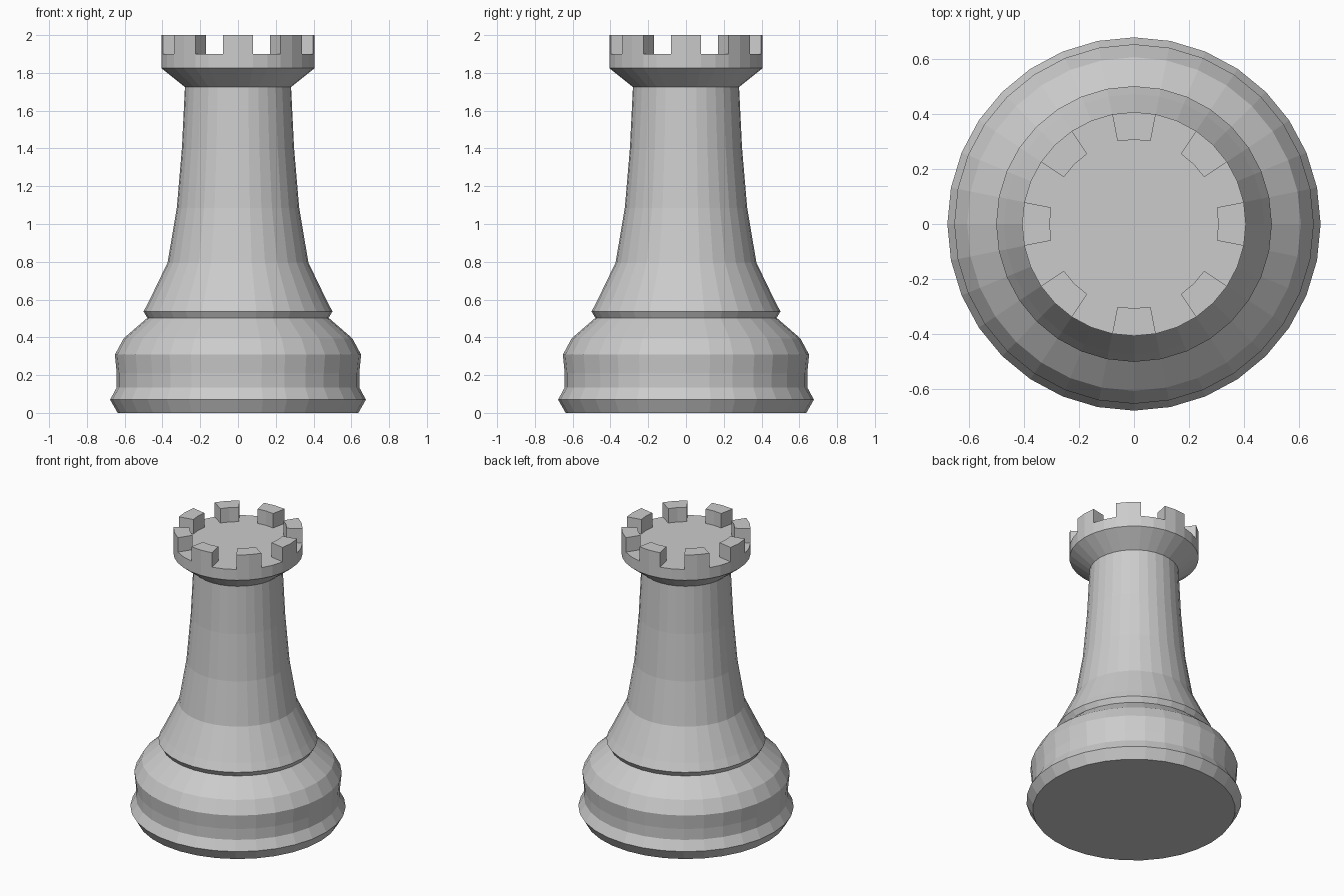
import bpy, bmesh
from math import cos, sin, tau

if "Cube" in bpy.data.objects:
    bpy.data.objects.remove(bpy.data.objects["Cube"])

SIDES = 32
FLOOR_Z, TOP_Z = 1.90, 2.0

# Half-profile (radius, height) from foot to battlement floor
profile = [
    (0.637, 0.0), (0.677, 0.07), (0.642, 0.135), (0.642, 0.21), (0.652, 0.308),
    (0.605, 0.395), (0.48, 0.503), (0.50, 0.537), (0.472, 0.59),
    (0.373, 0.795), (0.324, 1.085), (0.297, 1.40), (0.281, 1.725),
    (0.406, 1.825), (0.406, FLOOR_Z), (0.306, FLOOR_Z),
]

bm = bmesh.new()
rings = [[bm.verts.new((r * cos(tau * i / SIDES), r * sin(tau * i / SIDES), z))
          for i in range(SIDES)] for r, z in profile]

# Turned body
rim = []
for lower, upper in zip(rings, rings[1:]):
    rim = []
    for i in range(SIDES):
        j = (i + 1) % SIDES
        rim.append(bm.faces.new((lower[i], lower[j], upper[j], upper[i])))

# Foot and floor caps
bm.faces.new(list(reversed(rings[0])))
bm.faces.new(rings[-1])

# Eight battlements, each two rim faces wide, raised from the floor
raised = [f for i, f in enumerate(rim) if i % 4 in (0, 3)]
result = bmesh.ops.extrude_face_region(bm, geom=raised)
for v in result["geom"]:
    if isinstance(v, bmesh.types.BMVert):
        v.co.z = TOP_Z
left = [f for f in raised if f.is_valid]
if left:
    bmesh.ops.delete(bm, geom=left, context='FACES')

bmesh.ops.recalc_face_normals(bm, faces=bm.faces)
mesh = bpy.data.meshes.new("rook_tower")
bm.to_mesh(mesh)
bm.free()
bpy.context.collection.objects.link(bpy.data.objects.new("rook_tower", mesh))
